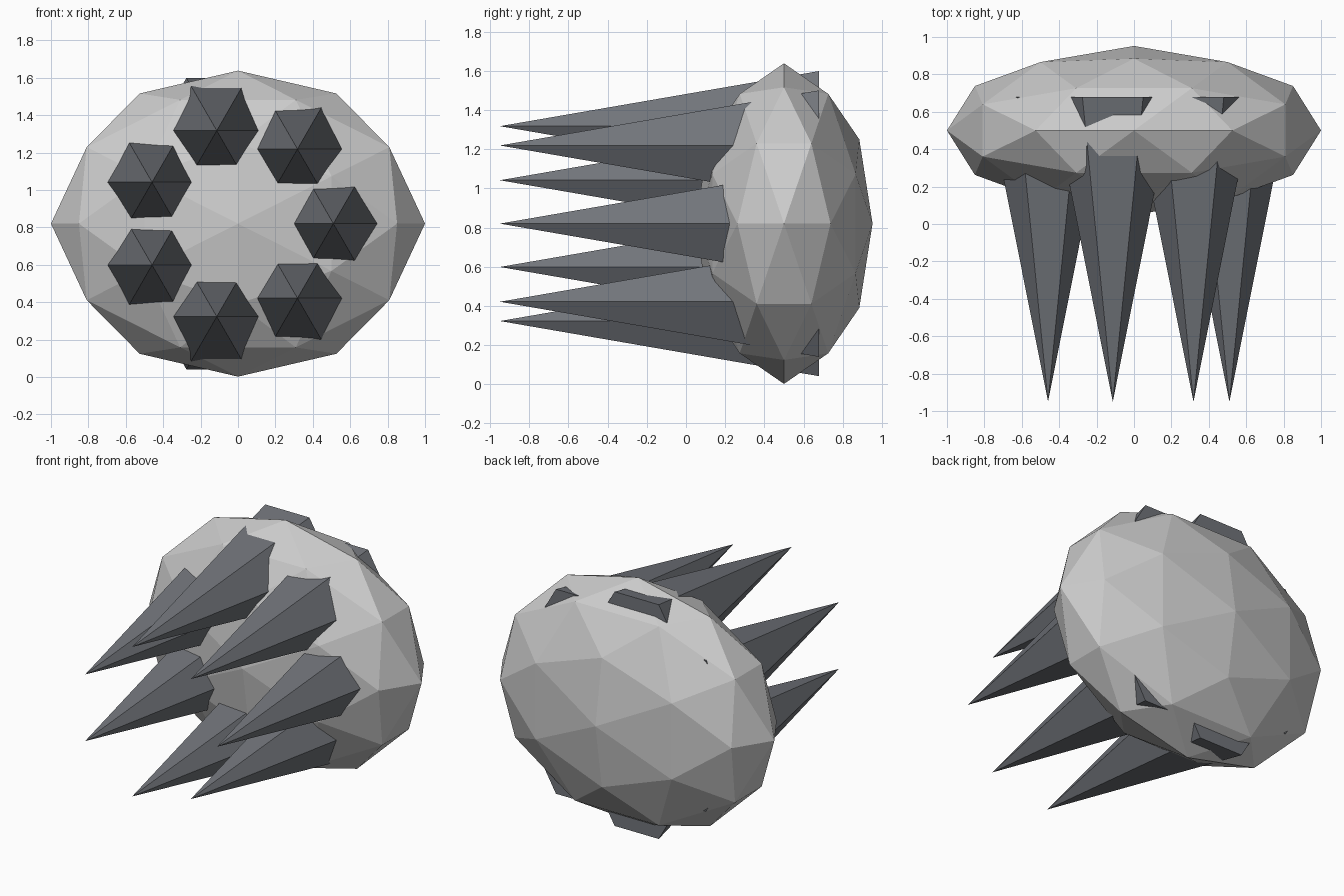
import bpy, bmesh, math
from itertools import product
from mathutils import Vector

if "Cube" in bpy.data.objects:
    bpy.data.objects.remove(bpy.data.objects["Cube"])

# Shell: once-subdivided icosahedron (two-fold axis facing front), squashed to an ellipsoid
PHI = (1 + math.sqrt(5)) / 2
seeds = [(1, 0, PHI), (1, 0, 0), (0.5 * PHI, 0.5 / PHI, 0.5)]  # corners, edge midpoints
points = set()
for seed in seeds:
    for signs in product((1, -1), repeat=3):
        p = Vector([a * s for a, s in zip(seed, signs)]).normalized()
        for k in range(3):
            points.add(tuple(round(p[(i + k) % 3], 5) + 0.0 for i in range(3)))

bm = bmesh.new()
for p in sorted(points):
    bm.verts.new(p)
bmesh.ops.convex_hull(bm, input=bm.verts[:])
for v in bm.verts:
    v.co = Vector((v.co.x, 0.5 + v.co.y * 0.452, 0.82 + v.co.z * 0.818))
bmesh.ops.recalc_face_normals(bm, faces=bm.faces[:])
mesh = bpy.data.meshes.new("shell")
bm.to_mesh(mesh)
bm.free()
bpy.context.collection.objects.link(bpy.data.objects.new("shell", mesh))

# Dark material for the spikes
dark = bpy.data.materials.new("dark_grey")
dark.diffuse_color = (0.165, 0.175, 0.195, 1)
dark.use_nodes = True
dark.node_tree.nodes["Principled BSDF"].inputs["Base Color"].default_value = dark.diffuse_color

# Ring of seven six-sided spikes pointing forward through the shell
TIP, BASE = -0.95, 0.68
for i in range(7):
    a = 2 * math.pi * i / 7
    bpy.ops.mesh.primitive_cone_add(
        vertices=6, radius1=0.325, radius2=0, depth=BASE - TIP,
        location=(0.51 * math.cos(a), (TIP + BASE) / 2, 0.82 + 0.51 * math.sin(a)),
        rotation=(math.pi / 2, math.pi / 6, 0))
    spike = bpy.context.object
    spike.name = f"spike_{i + 1}"
    spike.data.materials.append(dark)
